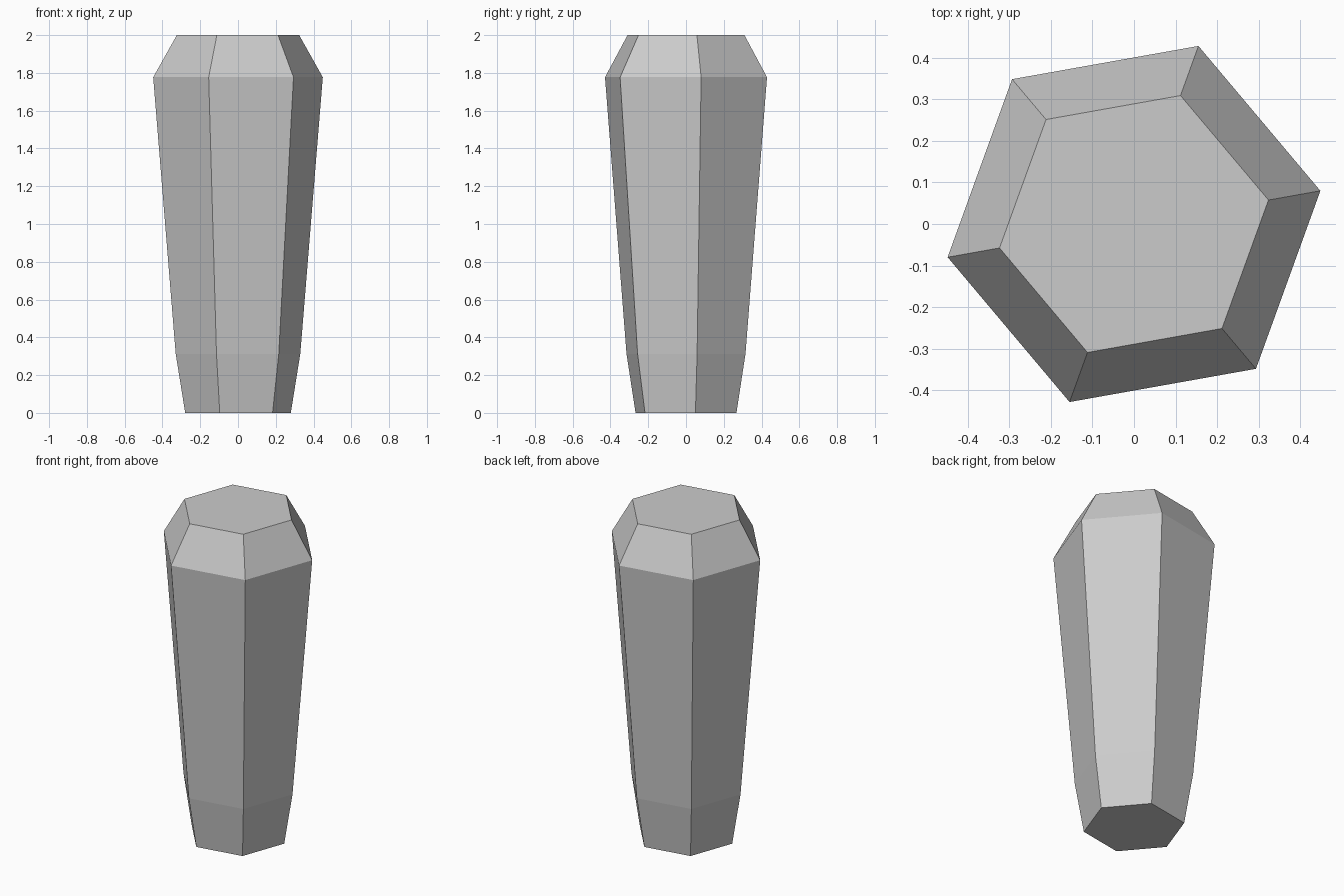
import bpy, bmesh
from math import cos, sin, radians

if "Cube" in bpy.data.objects:
    bpy.data.objects.remove(bpy.data.objects["Cube"])

# (radius, height) profile of the six-sided tapered post
PROFILE = [(0.284, 0.0), (0.335, 0.313), (0.456, 1.777), (0.329, 2.0)]
SIDES = 6
TURN = 10.1  # degrees

bm = bmesh.new()

# Rings of the post, bottom to top
rings = []
for r, z in PROFILE:
    angles = [radians(TURN + 360 * i / SIDES) for i in range(SIDES)]
    rings.append([bm.verts.new((r * cos(a), r * sin(a), z)) for a in angles])

# Side walls between neighbouring rings
for low, high in zip(rings, rings[1:]):
    for i in range(SIDES):
        j = (i + 1) % SIDES
        bm.faces.new((low[i], low[j], high[j], high[i]))

# Bottom and top caps
bm.faces.new(rings[0][::-1])
bm.faces.new(rings[-1])

mesh = bpy.data.meshes.new("hexagonal_post")
bm.to_mesh(mesh)
bm.free()
post = bpy.data.objects.new("hexagonal_post", mesh)
bpy.context.collection.objects.link(post)
